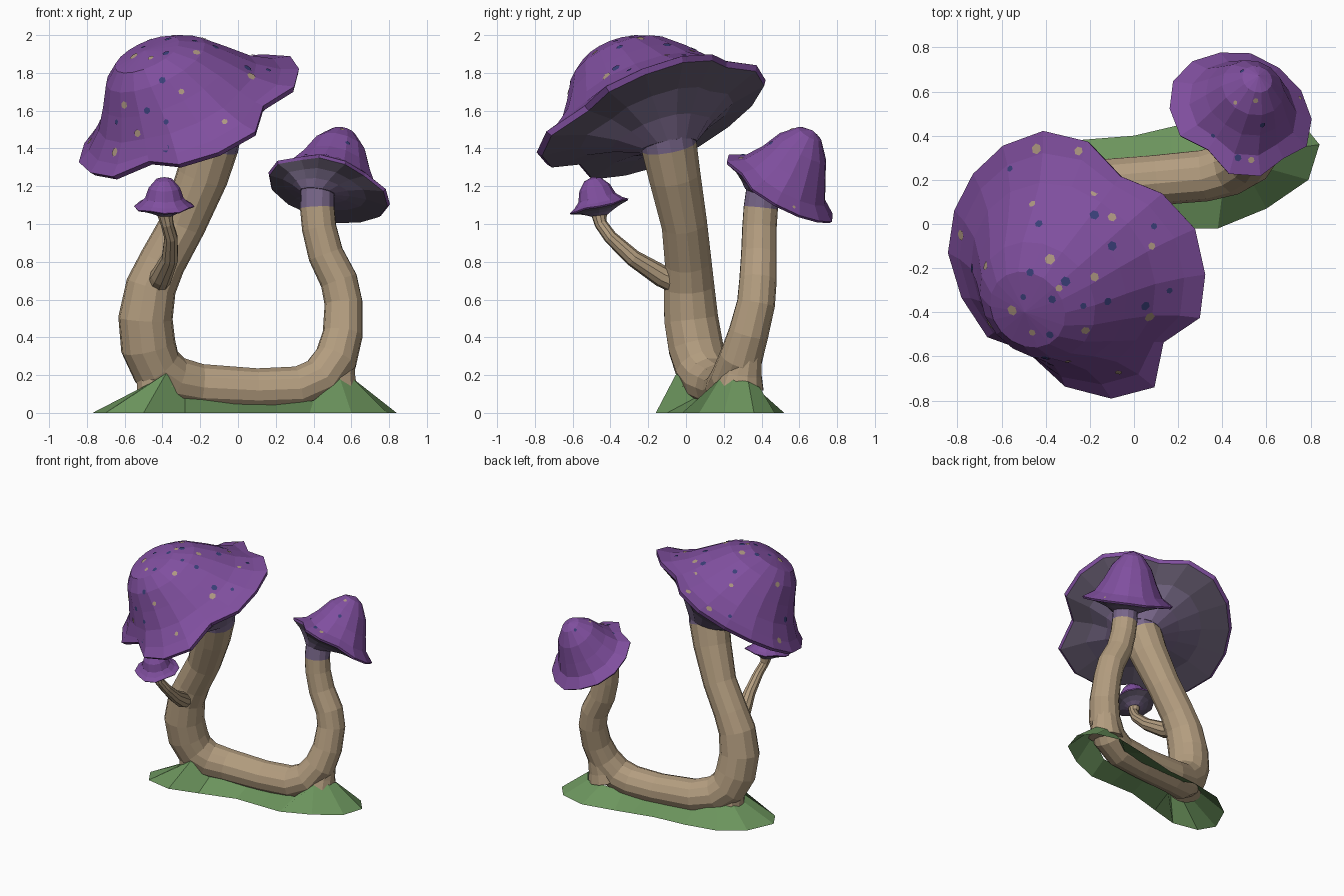
import bpy, bmesh, math
from mathutils import Vector
from mathutils.bvhtree import BVHTree

if "Cube" in bpy.data.objects:
    bpy.data.objects.remove(bpy.data.objects["Cube"])


def mat(name, *rgb):
    m = bpy.data.materials.new(name)
    m.diffuse_color = (*rgb, 1)
    m.use_nodes = True
    m.node_tree.nodes["Principled BSDF"].inputs["Base Color"].default_value = m.diffuse_color
    return m


PURPLE = mat("cap purple", .215, .078, .345)
GILL = mat("gill grey", .118, .095, .145)
INNER = mat("inner gill mauve", .155, .12, .205)
NECK = mat("neck mauve", .19, .135, .255)
STEM = mat("stem tan", .455, .34, .215)
GRASS = mat("moss green", .15, .30, .11)
CREAM = mat("spot cream", .42, .31, .22)
BLUE = mat("spot blue", .042, .05, .19)


def make_object(name, bm, mats):
    me = bpy.data.meshes.new(name)
    bm.to_mesh(me)
    bm.free()
    for m in mats:
        me.materials.append(m)
    ob = bpy.data.objects.new(name, me)
    bpy.context.collection.objects.link(ob)
    return ob


def loft(name, rings, mats, bands, closed=True):
    """Skin rings of points; a one-point ring is a tip. bands = material per strip."""
    bm = bmesh.new()
    vr = [[bm.verts.new(p) for p in r] for r in rings]
    for a, b, mi in zip(vr, vr[1:], bands):
        n = max(len(a), len(b))
        for i in range(n):
            j = (i + 1) % n
            quad = [a[i % len(a)], a[j % len(a)], b[j % len(b)], b[i % len(b)]]
            bm.faces.new(list(dict.fromkeys(quad))).material_index = mi
    if closed:
        for r, mi in ((vr[0], bands[0]), (vr[-1], bands[-1])):
            if len(r) > 2:
                bm.faces.new(r).material_index = mi
    bmesh.ops.recalc_face_normals(bm, faces=bm.faces)
    if not closed and sum(f.normal.z for f in bm.faces) < 0:
        bmesh.ops.reverse_faces(bm, faces=bm.faces)
    return make_object(name, bm, mats)


def tube(name, path, sides, neck_strips=()):
    """Faceted tube through (x, y, z, radius) points."""
    pts = [Vector(p[:3]) for p in path]
    rings, u, last = [], None, len(pts) - 1
    for i, p in enumerate(pts):
        t = (pts[min(i + 1, last)] - pts[max(i - 1, 0)]).normalized()
        u = t.orthogonal() if u is None else u
        u = (u - t * u.dot(t)).normalized()
        v = t.cross(u)
        ang = [2 * math.pi * k / sides for k in range(sides)]
        rings.append([p + path[i][3] * (u * math.cos(a) + v * math.sin(a)) for a in ang])
    bands = [1 if i in neck_strips else 0 for i in range(last)]
    return loft(name, rings, [STEM, NECK], bands)


def mushroom_cap(name, centre, axis, profile, brim, neck, neck_r, bulge):
    """profile = (radius, height, downhill shift) from brim to tip; brim = radius factors."""
    centre, neck, n = Vector(centre), Vector(neck), Vector(axis).normalized()
    up = Vector((0, 0, 1))
    rot = up.rotation_difference(n)
    down = Vector((n.x, n.y, 0)).normalized()
    cnt = len(brim)
    dirs = [Vector((math.cos(2 * math.pi * k / cnt), math.sin(2 * math.pi * k / cnt), 0))
            for k in range(cnt)]
    rings = []
    for i, (r, h, s) in enumerate(profile[:-1]):
        w = max(0, 1 - i * .4)              # notches fade towards the crown
        rings.append([centre + rot @ (d * r * (1 + (f - 1) * w) + down * s
                      + up * (h + (1 - f) * .12 * w)) for d, f in zip(dirs, brim)])
    _, h, s = profile[-1]
    rings.append([centre + rot @ (down * s + up * h)])
    rings.reverse()
    # rolled lip, then concave gills down to the neck
    lip = [centre + (p - centre) * .97 - n * profile[0][0] * .045 for p in rings[-1]]
    half = up.rotation_difference(n.lerp(up, .5).normalized())
    end = [neck + half @ (d * neck_r) for d in dirs]
    rings.append(lip)
    for s in (.42, .74, 1):
        rings.append([a.lerp(b, s) + n * bulge * 4 * s * (1 - s) for a, b in zip(lip, end)])
    bands = [0] * len(profile) + [1, 2, 3]
    return loft(name, rings, [PURPLE, GILL, INNER, NECK], bands)


def spots(name, cap, material, from_top, from_front, radius):
    """Thin hexagons draped on a cap, placed by plan (x, y) or front (x, z) position."""
    me = cap.data
    tree = BVHTree.FromPolygons([v.co for v in me.vertices], [p.vertices for p in me.polygons])
    rays = [(Vector((x, y, 3)), Vector((0, 0, -1))) for x, y in from_top]
    rays += [(Vector((x, -3, z)), Vector((0, 1, 0))) for x, z in from_front]
    bm = bmesh.new()
    for i, (start, way) in enumerate(rays):
        hit, nor = tree.ray_cast(start, way)[:2]
        if hit is None:
            continue
        u = nor.orthogonal().normalized()
        v = nor.cross(u)
        r = radius * (.8 + .2 * (i % 3))
        vs = []
        for k in range(6):
            a = k * math.pi / 3
            p, q = tree.find_nearest(hit + r * (u * math.cos(a) + v * math.sin(a)))[:2]
            vs.append(bm.verts.new(p + q * .004))
        f = bm.faces.new(vs)
        f.normal_update()
        if f.normal.dot(nor) < 0:
            f.normal_flip()
    return make_object(name, bm, [material])


# U-shaped double stem
tube("main_stem", [
    (-.125, -.11, 1.52, .15), (-.145, -.09, 1.41, .148), (-.19, -.06, 1.25, .138),
    (-.29, -.01, 1.0, .122), (-.40, .01, .80, .125), (-.46, .015, .67, .135),
    (-.49, .025, .5, .145), (-.475, .05, .35, .147), (-.43, .08, .24, .14),
    (-.34, .12, .17, .132), (-.2, .17, .138, .122), (.1, .20, .122, .115),
    (.32, .22, .13, .118), (.44, .25, .18, .12), (.52, .29, .29, .115),
    (.555, .33, .42, .107), (.56, .37, .58, .102), (.535, .38, .70, .1),
    (.465, .385, .84, .095), (.43, .388, .98, .092), (.42, .395, 1.085, .092),
    (.422, .41, 1.20, .09)],
    13, (0, 20))

# side shoot carrying the tiny cap
tube("side_stem", [
    (-.43, -.02, .68, .065), (-.405, -.13, .725, .058), (-.36, -.28, .82, .045),
    (-.355, -.40, .93, .036), (-.375, -.45, 1.0, .034), (-.385, -.46, 1.05, .042),
    (-.388, -.462, 1.09, .05)], 10, (5,))

# flared root stubs under each bend
tube("left_root", [(-.46, .05, .28, .09), (-.44, .06, .2, .1), (-.425, .065, .13, .115)], 12)
tube("right_root", [(.54, .32, .32, .085), (.52, .30, .21, .105), (.51, .29, .14, .125)], 12)

# moss skirt: outer x, y on the floor, then inner x, y, z on the stem
skirt = [
    (-.77, 0, -.51, .03, .13), (-.7, -.12, -.46, -.03, .16), (-.5, -.16, -.38, -.05, .21),
    (-.28, -.1, -.28, .05, .08), (0, -.02, 0, .12, .05), (.2, -.02, .2, .14, .045),
    (.38, -.02, .4, .14, .065), (.6, .07, .54, .18, .18), (.79, .2, .61, .25, .18),
    (.84, .36, .63, .33, .165), (.75, .47, .59, .39, .135), (.55, .52, .48, .38, .125),
    (.3, .47, .34, .30, .075), (.17, .44, .17, .28, .055), (0, .40, 0, .27, .06),
    (-.25, .38, -.25, .23, .08), (-.5, .33, -.39, .18, .15), (-.68, .2, -.48, .12, .15)]
loft("moss_base", [[(a, b, 0) for a, b, *_ in skirt], [tuple(s[2:]) for s in skirt]],
     [GRASS], [0], closed=False)

# caps
big = mushroom_cap(
    "big_cap", (-.26, -.18, 1.575), (-.46, -.43, 1),
    [(.635, 0, 0), (.555, .04, .01), (.455, .125, .02), (.37, .24, .035), (.285, .36, .06),
     (.185, .435, .085), (0, .462, .09)],
    [1.0, 1.01, .94, .83, .97, 1.02, 1, .98, .98, 1, .98, .97, .81, .97, 1.04, 1.05, .84, .99],
    (-.14, -.095, 1.41), .155, .04)
small = mushroom_cap(
    "small_cap", (.48, .50, 1.19), (.3, .6, 1),
    [(.33, 0, 0), (.25, .05, 0), (.197, .14, 0), (.145, .25, -.01), (.07, .335, -.015),
     (0, .36, -.01)],
    [1.02, 1, .98, 1, .97, 1, 1.02, 1, .98, .83, 1, 1.0, .89, 1.02],
    (.422, .403, 1.165), .096, .015)
mushroom_cap(
    "tiny_cap", (-.39, -.46, 1.095), (0, -.25, 1),
    [(.16, 0, 0), (.13, .018, 0), (.102, .045, 0), (.083, .1, 0), (.045, .145, 0),
     (0, .158, 0)],
    [1, 1.02, .95, 1, 1.02, .93, 1, 1.02, .95, 1, 1, .93],
    (-.385, -.46, 1.045), .045, .005)

# painted spots
spots("big_cap_cream_spots", big, CREAM, [
    (-.46, .09), (-.25, .33), (-.44, .34), (-.18, .14), (-.1, .03), (-.38, -.16),
    (-.34, -.29), (-.18, -.24), (-.55, -.39), (-.46, -.49), (-.22, -.48), (.07, -.42),
    (.08, -.1), (-.67, -.19), (-.78, -.05)],
    [(-.3, 1.7), (-.53, 1.48), (-.65, 1.38), (-.07, 1.54), (-.6, 1.63)], .021)
spots("big_cap_blue_spots", big, BLUE, [
    (-.56, .25), (-.43, 0), (-.18, .04), (.09, -.01), (-.47, -.22), (-.73, -.2),
    (-.5, -.33), (-.37, -.34), (-.31, -.26), (-.23, -.37), (-.12, -.35), (-.1, -.1),
    (.16, -.3), (-.38, -.5), (.05, -.37)],
    [(-.38, 1.54), (-.48, 1.6), (-.38, 1.4), (-.64, 1.54), (-.4, 1.76)], .019)
spots("small_cap_cream_spots", small, CREAM,
      [(.46, .55), (.55, .56), (.53, .29), (.75, .57)], [], .013)
spots("small_cap_blue_spots", small, BLUE,
      [(.49, .69), (.58, .45), (.47, .3), (.36, .4)], [], .014)
